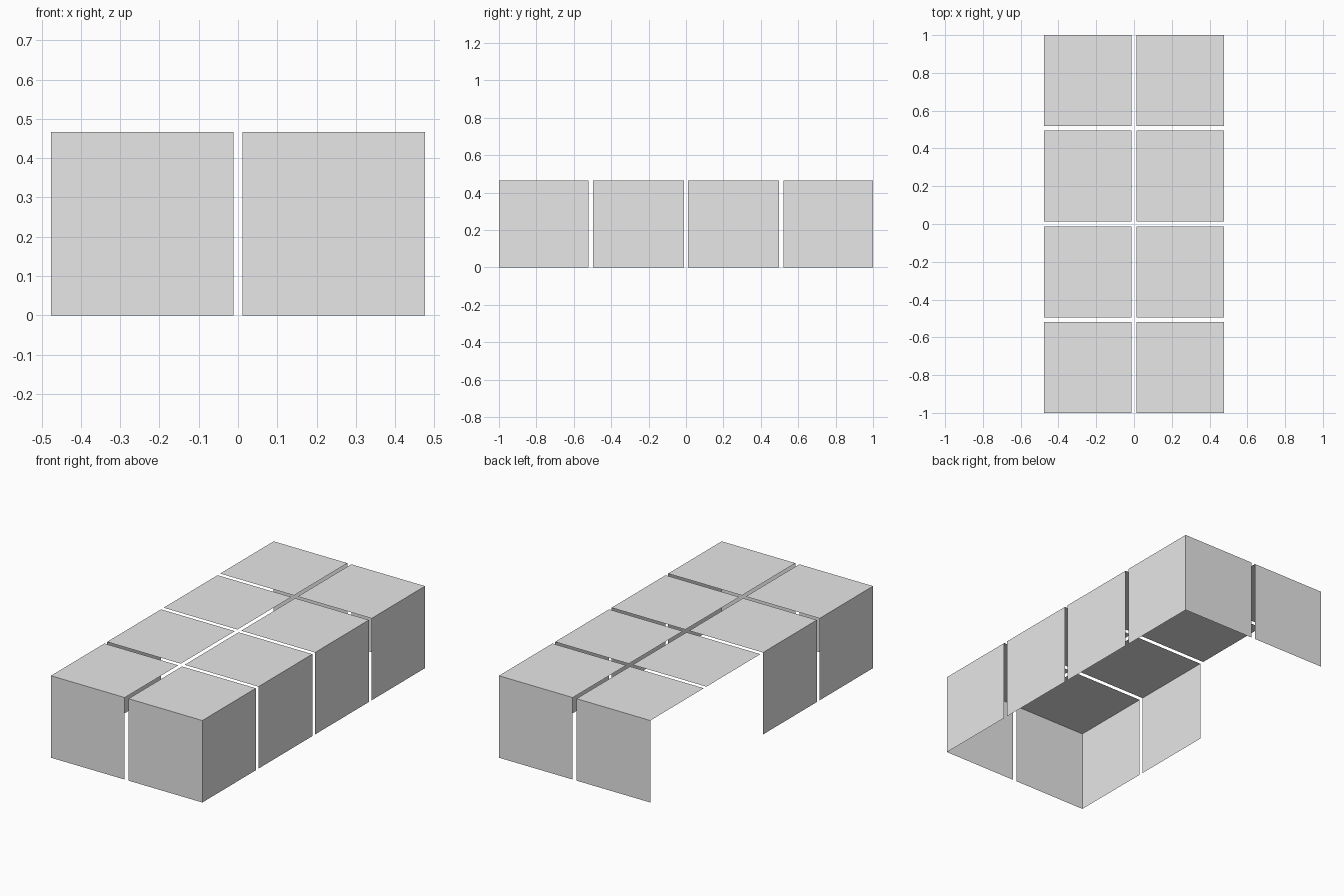
import bpy

cube = bpy.data.objects.get("Cube")
if cube:
    bpy.data.objects.remove(cube, do_unlink=True)

grey = bpy.data.materials.new("light_grey")
grey.use_nodes = True
grey.diffuse_color = (0.8, 0.8, 0.8, 1)
grey.node_tree.nodes["Principled BSDF"].inputs["Base Color"].default_value = (0.8, 0.8, 0.8, 1)

# Panel spans along each axis; narrow gaps lie between the spans
HEIGHT = 0.466
WIDE, LONG = 0.476, 1.0
COLUMNS = [(-WIDE, -0.012), (0.012, WIDE)]
ROWS = [(-LONG, -0.52), (-0.496, -0.012), (0.012, 0.496), (0.52, LONG)]


def panel(name, corners, flip=False):
    """A single flat sheet, wound so that its face points outward."""
    mesh = bpy.data.meshes.new(name)
    mesh.from_pydata(corners[::-1] if flip else corners, [], [range(len(corners))])
    mesh.materials.append(grey)
    bpy.context.collection.objects.link(bpy.data.objects.new(name, mesh))


# Roof: a full grid of panels
for x0, x1 in COLUMNS:
    for y0, y1 in ROWS:
        panel("roof_panel", [(x0, y0, HEIGHT), (x1, y0, HEIGHT),
                             (x1, y1, HEIGHT), (x0, y1, HEIGHT)])

# End walls: front and back
for name, y in (("front_wall_panel", -LONG), ("back_wall_panel", LONG)):
    for x0, x1 in COLUMNS:
        panel(name, [(x0, y, 0), (x1, y, 0), (x1, y, HEIGHT), (x0, y, HEIGHT)], y > 0)

# Side walls: the left is complete, the right is open along its rear half
for name, x, rows in (("left_wall_panel", WIDE, ROWS), ("right_wall_panel", -WIDE, ROWS[:2])):
    for y0, y1 in rows:
        panel(name, [(x, y0, 0), (x, y1, 0), (x, y1, HEIGHT), (x, y0, HEIGHT)], x < 0)
